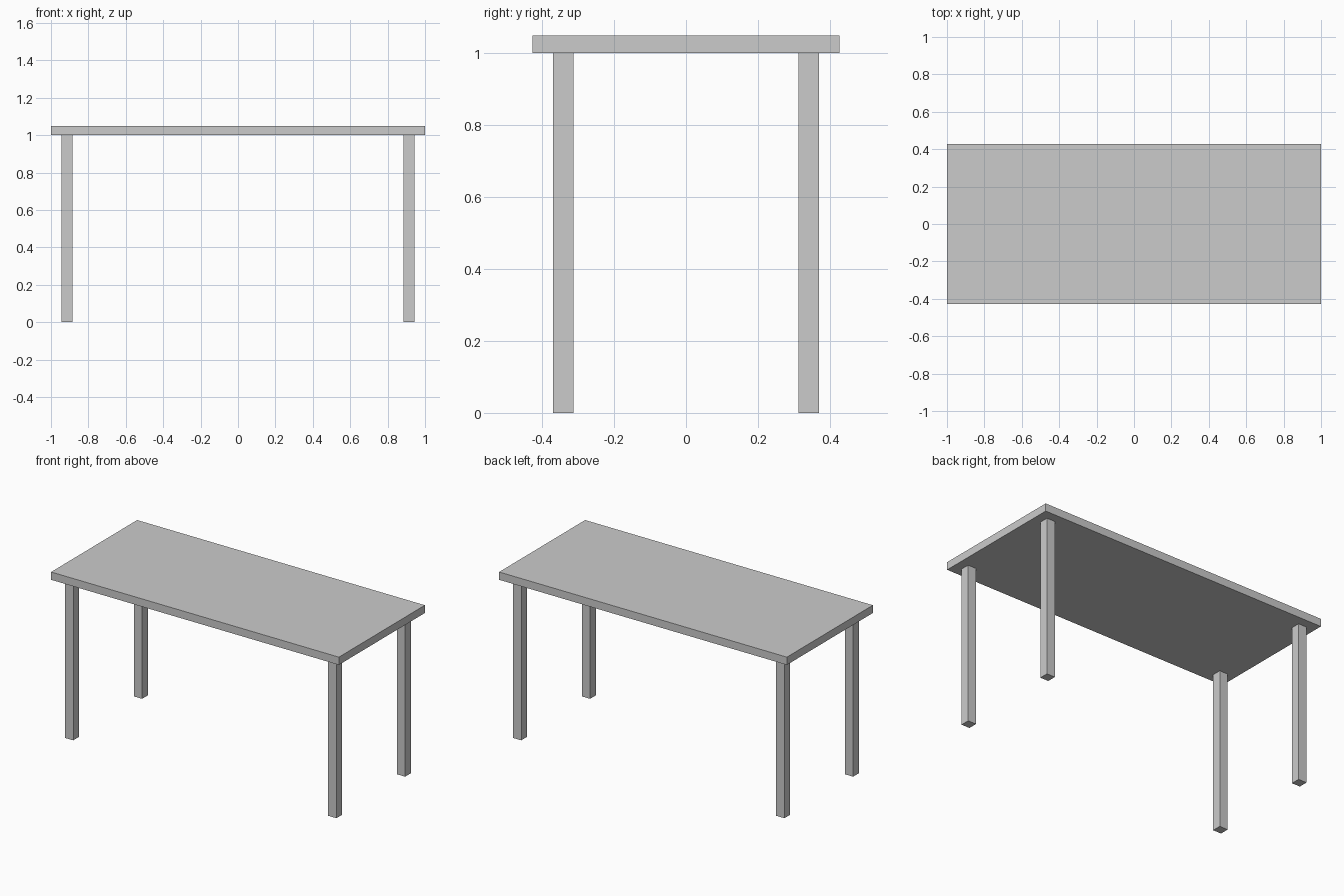
import bpy

if "Cube" in bpy.data.objects:
    bpy.data.objects.remove(bpy.data.objects["Cube"])

TOP_X, TOP_Y = 1.0, 0.427      # half sizes of the table top
LEG_H, TOP_Z = 1.0, 1.049      # underside and upper face of the top
LEG_W, INSET = 0.057, 0.057    # leg thickness and inset from the edge


def box(name, size, center):
    bpy.ops.mesh.primitive_cube_add(size=1, location=center)
    ob = bpy.context.object
    ob.name = name
    ob.scale = size
    bpy.ops.object.transform_apply(location=False, rotation=False, scale=True)
    return ob


# Table top
box("table_top", (2 * TOP_X, 2 * TOP_Y, TOP_Z - LEG_H), (0, 0, (TOP_Z + LEG_H) / 2))

# Four square legs
leg_x = TOP_X - INSET - LEG_W / 2
leg_y = TOP_Y - INSET - LEG_W / 2
for side, sx in (("left", -1), ("right", 1)):
    for end, sy in (("front", -1), ("back", 1)):
        box(f"{end}_{side}_leg", (LEG_W, LEG_W, LEG_H), (sx * leg_x, sy * leg_y, LEG_H / 2))
